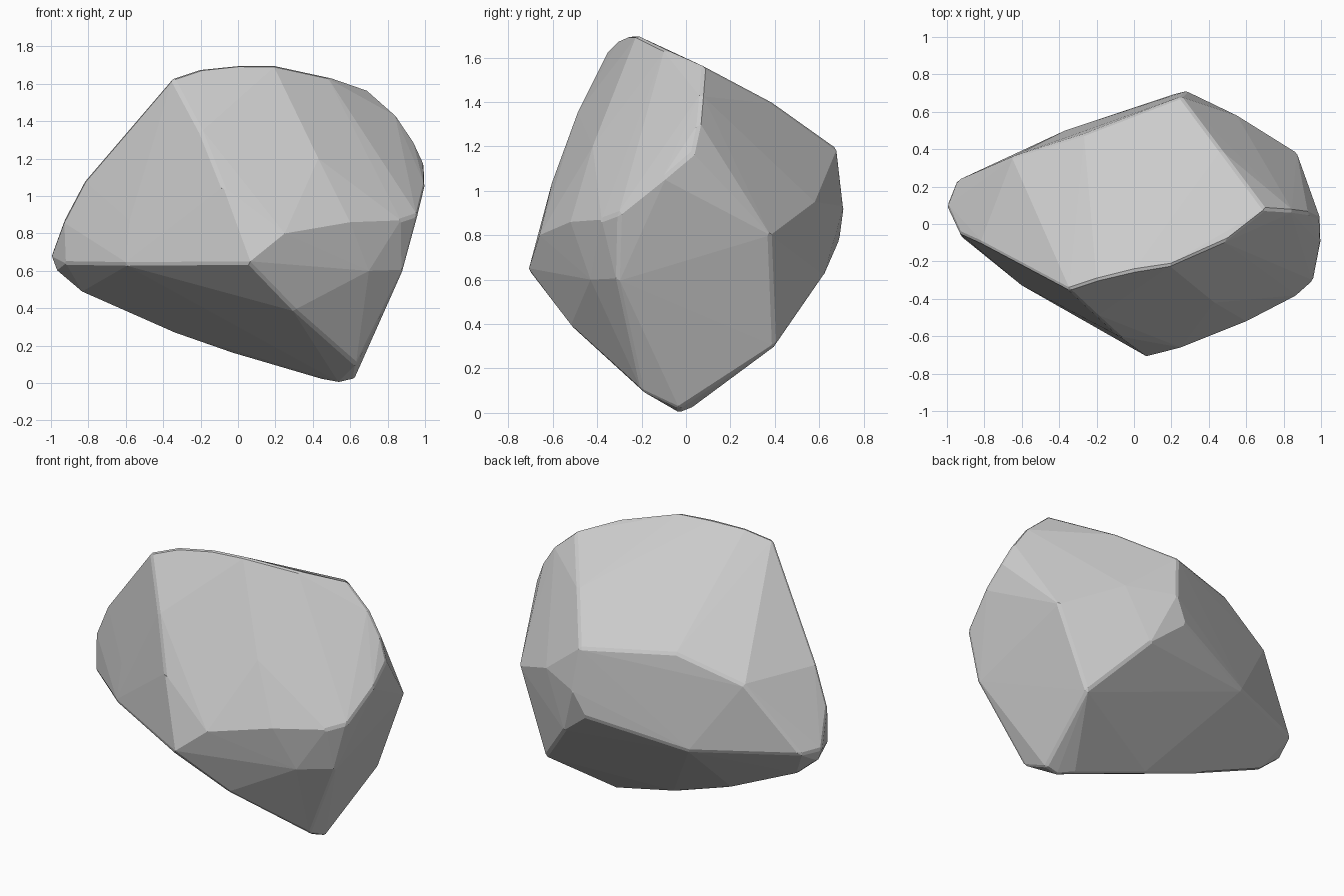
import bpy
import bmesh

# Ridge paths that outline the big facets of the boulder
crown = [(-.35, -.35, 1.63), (-.2, -.3, 1.68), (0, -.25, 1.7), (.2, -.22, 1.7),
         (.47, -.1, 1.64), (.7, .08, 1.56), (.46, .4, 1.39), (.25, .68, 1.19),
         (-.27, .48, 1.22), (-.65, .36, 1.08)]
left_tip = [(-.62, -.2, 1.31), (-.82, -.1, 1.08), (-.93, -.05, .87), (-1, .1, .68),
            (-.95, .23, .68), (-.97, .1, .6), (-.58, -.31, .87)]
front_ridge = [(-.2, -.49, 1.35), (-.08, -.6, 1.05), (.06, -.71, .64), (-.25, -.52, .63),
               (-.6, -.33, .635), (-.92, -.07, .64)]
front_right = [(.25, -.66, .8), (.6, -.52, .86), (.87, -.38, .87), (.96, -.3, .9),
               (.88, -.31, .6), (.7, -.43, .6), (.43, -.42, 1.2), (.3, -.52, .39)]
right_ridge = [(1, -.1, 1.06), (.995, .03, 1.17), (.93, .06, 1.31), (.85, .07, 1.43),
               (.87, .38, .8), (.68, .4, .3)]
back = [(.55, .58, .95), (.28, .71, .93), (.2, .69, .78), (.4, .62, .62), (-.37, .5, .65)]
keel = [(.63, -.2, .1), (.62, -.03, .02), (.54, -.03, 0), (.45, .02, .02),
        (0, .1, .15), (-.4, .12, .29), (-.83, .1, .48)]

# Wrap the ridges into one solid faceted boulder
bm = bmesh.new()
for path in (crown, left_tip, front_ridge, front_right, right_ridge, back, keel):
    for p in path:
        bm.verts.new(p)
hull = bmesh.ops.convex_hull(bm, input=bm.verts)
loose = [v for v in bm.verts if not v.link_faces]
bmesh.ops.delete(bm, geom=loose, context='VERTS')
bmesh.ops.recalc_face_normals(bm, faces=bm.faces)

mesh = bpy.data.meshes.new("boulder")
bm.to_mesh(mesh)
bm.free()
boulder = bpy.data.objects.new("boulder", mesh)
bpy.context.collection.objects.link(boulder)

# Slightly worn edges
bevel = boulder.modifiers.new("worn_edges", 'BEVEL')
bevel.width = 0.012
bevel.segments = 1
bevel.limit_method = 'ANGLE'
bevel.angle_limit = 0.6
